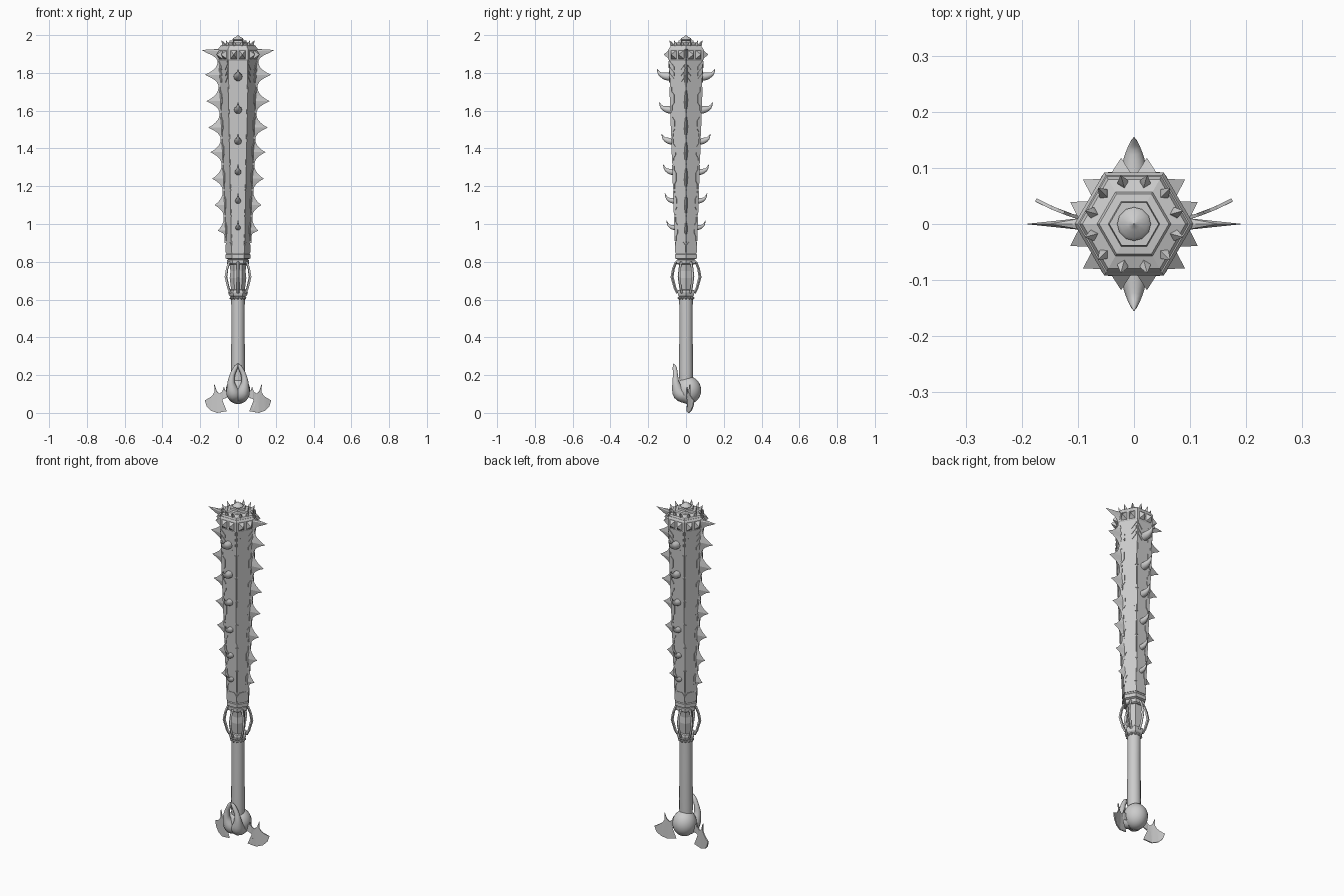
import bpy, bmesh
from math import sin, cos, pi, radians
from mathutils import Vector

if "Cube" in bpy.data.objects:
    bpy.data.objects.remove(bpy.data.objects["Cube"])

UP = Vector((0, 0, 1))


def finish(name, bm, smooth=False):
    bmesh.ops.recalc_face_normals(bm, faces=bm.faces)
    me = bpy.data.meshes.new(name)
    bm.to_mesh(me)
    bm.free()
    ob = bpy.data.objects.new(name, me)
    bpy.context.collection.objects.link(ob)
    if smooth:
        bpy.context.view_layer.objects.active = ob
        ob.select_set(True)
        bpy.ops.object.shade_smooth_by_angle(angle=radians(40))
        ob.select_set(False)
    return ob


def loft(bm, path, sides=6, turn=0.0):
    """Rings along a path of (point, radius), capped at both ends."""
    pts = [Vector(p) for p, r in path]
    rings = []
    for i, (p, r) in enumerate(path):
        d = pts[min(i + 1, len(pts) - 1)] - pts[max(i - 1, 0)]
        q = UP.rotation_difference(d.normalized()) if d.length > 1e-6 else UP.rotation_difference(UP)
        rings.append([bm.verts.new(pts[i] + q @ Vector((r * cos(turn + 2 * pi * k / sides),
                                                        r * sin(turn + 2 * pi * k / sides), 0)))
                      for k in range(sides)])
    for a, b in zip(rings, rings[1:]):
        for k in range(sides):
            j = (k + 1) % sides
            bm.faces.new((a[k], a[j], b[j], b[k]))
    bm.faces.new(rings[0][::-1])
    bm.faces.new(rings[-1])


def column(name, profile, sides=6, smooth=False):
    bm = bmesh.new()
    loft(bm, [((0, 0, z), r) for r, z in profile], sides)
    return finish(name, bm, smooth)


def smooth_path(keys, n=4):
    """Catmull-Rom through (x, y, z, r) keys."""
    k = [Vector(v) for v in keys]
    k = [2 * k[0] - k[1]] + k + [2 * k[-1] - k[-2]]
    out = []
    for i in range(1, len(k) - 2):
        for s in range(n):
            t = s / n
            a, b, c, d = k[i - 1:i + 3]
            out.append(0.5 * (2 * b + (c - a) * t + (2 * a - 5 * b + 4 * c - d) * t * t
                              + (3 * b - a - 3 * c + d) * t ** 3))
    out.append(k[-2])
    return [(v[:3], max(v[3], 0.0008)) for v in out]


def body_r(z):
    return 0.062 + (z - 0.84) * 0.04


def on_face(f, u, z, h):
    """Point on hexagon side f; u = -1..1 across, h = height above it."""
    a = -pi / 2 + f * pi / 3
    n, t = Vector((cos(a), sin(a), 0)), Vector((-sin(a), cos(a), 0))
    r = body_r(z)
    return n * (r * 0.866 + h) + t * (u * r / 2) + UP * z


# hexagonal shaft, handle and collars
column("club_body", [(0.058, 0.83), (0.063, 0.845), (body_r(0.9), 0.9), (body_r(1.88), 1.88)])
column("lower_collar", [(0.05, 0.785), (0.058, 0.79), (0.058, 0.81), (0.052, 0.813),
                        (0.066, 0.818), (0.066, 0.838), (0.06, 0.845)])
column("cage_core", [(0.042, 0.62), (0.036, 0.65), (0.044, 0.715), (0.04, 0.75), (0.046, 0.8)])
column("cage_base", [(0.036, 0.612), (0.048, 0.622), (0.052, 0.638), (0.048, 0.65), (0.038, 0.652)])
column("handle", [(0.034, 0.13), (0.037, 0.22), (0.035, 0.45), (0.036, 0.62)], 12, True)
column("top_collar", [(0.1, 1.862), (0.106, 1.87), (0.106, 1.925), (0.1, 1.935)])
column("cap", [(0.1, 1.93), (0.092, 1.945), (0.066, 1.953), (0.062, 1.96), (0.046, 1.962), (0.044, 1.972)])
column("cap_knob", [(0.024, 1.97), (0.03, 1.977), (0.024, 1.985), (0.011, 1.991), (0.001, 2.0)], 12, True)

# bowed cage bars and beads under the collar
bm = bmesh.new()
for k in range(6):
    a = pi / 6 + k * pi / 3
    loft(bm, [((r * cos(a), r * sin(a), z), w) for r, z, w in
              ((0.045, 0.635, 0.007), (0.058, 0.66, 0.007), (0.074, 0.72, 0.008),
               (0.066, 0.765, 0.007), (0.052, 0.8, 0.007))], 4, a)
finish("cage_bars", bm)
bm = bmesh.new()
for k in range(12):
    a = k * pi / 6
    r = bmesh.ops.create_icosphere(bm, subdivisions=1, radius=0.008)
    bmesh.ops.translate(bm, verts=r["verts"], vec=(0.037 * cos(a), 0.037 * sin(a), 0.608))
finish("handle_beads", bm, True)

# pyramid studs on the collar and spikes on the cap
bm = bmesh.new()
for f in range(6):
    a = -pi / 2 + f * pi / 3
    n, t = Vector((cos(a), sin(a), 0)), Vector((-sin(a), cos(a), 0))
    for s in (-1, 1):
        c = t * 0.023 * s + UP * 1.897
        base = [bm.verts.new(c + n * 0.09 + t * 0.018 * i + UP * 0.024 * j)
                for i, j in ((-1, -1), (1, -1), (1, 1), (-1, 1))]
        tip = bm.verts.new(c + n * 0.118)
        bm.faces.new(base)
        for i in range(4):
            bm.faces.new((base[i], base[(i + 1) % 4], tip))
finish("collar_studs", bm)
bm = bmesh.new()
for k in range(12):
    a = radians(15 + 30 * k)
    loft(bm, [((r * cos(a), r * sin(a), z), w) for r, z, w in
              ((0.072, 1.94, 0.011), (0.079, 1.952, 0.009), (0.09, 1.972, 0.0008))], 4, a)
finish("cap_spikes", bm)

# stepped relief plates along both edges of every side, plus chevrons near the top
bm = bmesh.new()


def plate(f, outline, h=0.0035):
    lo = [bm.verts.new(on_face(f, u, z, -0.002)) for u, z in outline]
    hi = [bm.verts.new(on_face(f, u, z, h)) for u, z in outline]
    for i in range(len(lo)):
        j = (i + 1) % len(lo)
        bm.faces.new((lo[i], lo[j], hi[j], hi[i]))
    bm.faces.new(hi)


for f in range(6):
    plate(f, [(-1, 0.85), (1, 0.85), (1, 0.885), (0.5, 0.905), (-0.5, 0.905), (-1, 0.885)])
    for s in (-1, 1):
        for i in range(6):
            z = 0.91 + i * 0.138
            plate(f, [(s * u, z + dz) for u, dz in ((0.98, 0), (0.78, 0), (0.78, 0.025), (0.5, 0.042),
                                                  (0.5, 0.085), (0.78, 0.102), (0.78, 0.126), (0.98, 0.126))])
        for i in range(3):
            z = 1.75 + i * 0.033
            plate(f, [(s * 0.4, z), (s * 0.9, z + 0.03), (s * 0.9, z + 0.046), (s * 0.4, z + 0.016)])
finish("relief_plates", bm)

# toothed side fins with a sharp outer edge
teeth = [(0.90, 0.068), (0.965, 0.108), (1.10, 0.124), (1.24, 0.137), (1.38, 0.146),
         (1.51, 0.158), (1.65, 0.168), (1.79, 0.176), (1.915, 0.194)]
edge = []
for (z0, x0), (z1, x1) in zip(teeth, teeth[1:]):
    for i in range(10):
        t = i / 10
        z = z0 + (z1 - z0) * t
        low = body_r(z) + 0.006
        s = t / 0.55 - 1 if t < 0.55 else (t - 0.55) / 0.45
        edge.append((low + max((x0 if s < 0 else x1) - low, 0) * abs(s) ** 2.3, z))
edge += [(0.194, 1.915), (0.15, 1.924), (0.11, 1.926)]
for side, name in ((-1, "left_fin"), (1, "right_fin")):
    bm = bmesh.new()
    rows = [(bm.verts.new((side * (min(body_r(z), 0.102) - 0.012), -0.011, z)),
             bm.verts.new((side * x, 0, z + (0.006 if x > 0.19 else 0))),
             bm.verts.new((side * (min(body_r(z), 0.102) - 0.012), 0.011, z))) for x, z in edge]
    for a, b in zip(rows, rows[1:]):
        for i in range(3):
            bm.faces.new((a[i], a[(i + 1) % 3], b[(i + 1) % 3], b[i]))
    bm.faces.new(rows[0])
    bm.faces.new(rows[-1])
    finish(name, bm)

# upturned horns on the front and back sides
for side, name in ((-1, "front_horns"), (1, "back_horns")):
    bm = bmesh.new()
    for z, tip in ((1.78, 0.154), (1.604, 0.142), (1.438, 0.130), (1.275, 0.121), (1.122, 0.112), (0.98, 0.104)):
        b = body_r(z) * 0.866 - 0.006
        d, w = tip - b, 0.011 + 0.012 * (z - 0.7)
        loft(bm, smooth_path([(0, side * b, z, w), (0, side * (b + d * 0.4), z + 0.003, w * 0.85),
                              (0, side * (b + d * 0.78), z + 0.015, w * 0.45),
                              (0, side * tip, z + 0.04, 0.001)], 3), 10)
    finish(name, bm, True)

# pommel ball and the pair of claws meeting in front of the handle
bm = bmesh.new()
bmesh.ops.create_uvsphere(bm, u_segments=24, v_segments=16, radius=1)
bmesh.ops.scale(bm, verts=bm.verts, vec=(0.064, 0.067, 0.073))
bmesh.ops.translate(bm, verts=bm.verts, vec=(0, 0.013, 0.12))
finish("pommel_ball", bm, True)
bm = bmesh.new()
for s in (-1, 1):
    loft(bm, smooth_path([(s * 0.012, 0.0, 0.09, 0.04), (s * 0.025, -0.036, 0.105, 0.037),
                          (s * 0.036, -0.053, 0.155, 0.021), (s * 0.03, -0.056, 0.2, 0.014),
                          (s * 0.012, -0.06, 0.24, 0.011), (0, -0.066, 0.262, 0.001)]), 10)
finish("pommel_claws", bm, True)

# curved crescent blades at the pommel
outline = [(0.05, 0.125), (0.065, 0.115), (0.075, 0.138), (0.083, 0.113), (0.098, 0.102), (0.113, 0.115),
           (0.125, 0.15), (0.124, 0.11), (0.136, 0.09), (0.15, 0.08), (0.175, 0.066), (0.165, 0.035),
           (0.143, 0.012), (0.11, 0.0), (0.06, 0.009), (0.082, 0.024), (0.092, 0.05), (0.08, 0.072), (0.05, 0.085)]
for side, name in ((-1, "left_pommel_blade"), (1, "right_pommel_blade")):
    bm = bmesh.new()
    bm.faces.new([bm.verts.new((side * x, 0, z)) for x, z in outline])
    bmesh.ops.triangulate(bm, faces=bm.faces)
    for v in bm.verts:
        v.co.y = 0.005 + 0.038 * (max(abs(v.co.x) - 0.06, 0) / 0.115) ** 1.6
    ob = finish(name, bm)
    m = ob.modifiers.new("thickness", 'SOLIDIFY')
    m.thickness, m.offset = 0.006, 0
